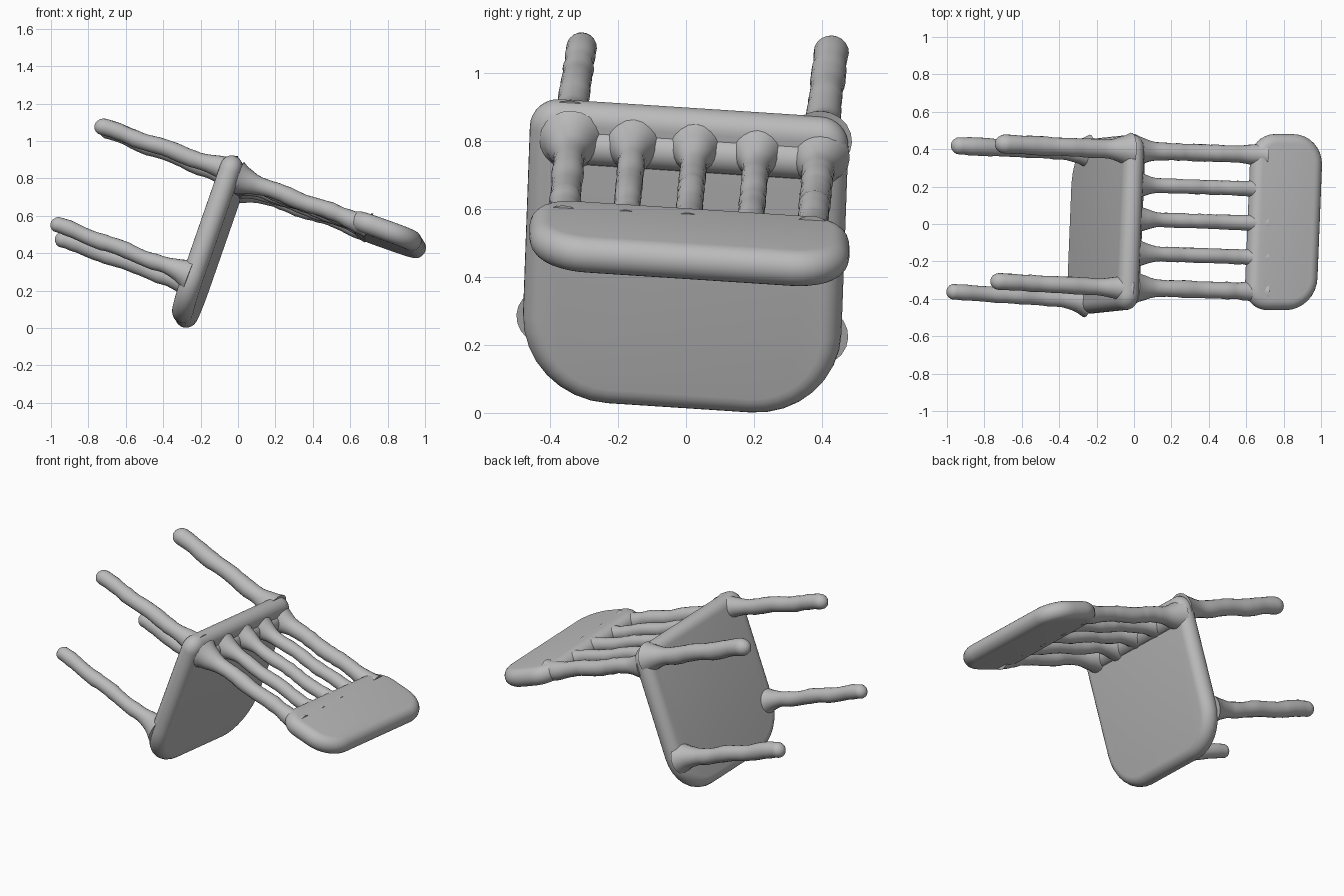
import bpy, bmesh, math, random
from mathutils import Vector

random.seed(4)
cube = bpy.data.objects.get("Cube")
if cube:
    bpy.data.objects.remove(cube, do_unlink=True)

grey = bpy.data.materials.new("plain grey")
grey.use_nodes = True
COLOUR = (0.5, 0.5, 0.5, 1)
grey.diffuse_color = COLOUR
grey.node_tree.nodes["Principled BSDF"].inputs["Base Color"].default_value = COLOUR

ACROSS = Vector((0.04, 1, -0.065)).normalized()   # the chair's own width direction


def loft(name, rings):
    """Skin a list of equal rings and close both ends."""
    bm = bmesh.new()
    loops = [[bm.verts.new(p) for p in ring] for ring in rings]
    n = len(loops[0])
    for a, b in zip(loops, loops[1:]):
        for i in range(n):
            j = (i + 1) % n
            bm.faces.new((a[i], a[j], b[j], b[i]))
    bm.faces.new(loops[0][::-1])
    bm.faces.new(loops[-1])
    bmesh.ops.recalc_face_normals(bm, faces=bm.faces)
    mesh = bpy.data.meshes.new(name)
    bm.to_mesh(mesh)
    bm.free()
    mesh.materials.append(grey)
    obj = bpy.data.objects.new(name, mesh)
    bpy.context.collection.objects.link(obj)
    bpy.ops.object.select_all(action="DESELECT")
    obj.select_set(True)
    bpy.context.view_layer.objects.active = obj
    bpy.ops.object.shade_smooth_by_angle(angle=math.radians(50))
    return obj


def slab(name, start, end, half_width, near_radius, far_radius, half_thick):
    """Pillow-edged board from start to end with rounded corners."""
    start, end = Vector(start), Vector(end)
    along = (end - start).normalized()
    length = (end - start).length
    normal = along.cross(ACROSS).normalized()
    rings = []
    for k in range(-6, 7):
        t = math.radians(k * 15)
        inset = half_thick * (1 - math.cos(t))
        ring = []
        for quarter in range(4):
            side = 1 if quarter in (0, 3) else -1
            far = quarter < 2
            r = far_radius if far else near_radius
            cu = length - r if far else r
            for s in range(9):
                a = math.radians(quarter * 90 + s * 11.25)
                v = side * (half_width - r) + (r - inset) * math.cos(a)
                u = cu + (r - inset) * math.sin(a)
                ring.append(start + along * u + ACROSS * v
                            + normal * half_thick * math.sin(t))
        rings.append(ring)
    return loft(name, rings)


def rod(name, start, end, radius, flare_start, flare_end=None):
    """Slightly uneven round bar; flared where it meets a board, else domed."""
    start, end = Vector(start), Vector(end)
    axis = (end - start).normalized()
    length = (end - start).length
    side = axis.cross(ACROSS).normalized()
    other = axis.cross(side)

    def flare(distance, extra):
        return extra * max(0, 1 - distance / 0.17) ** 2

    stations = [length * i / 24 for i in range(23)]
    if flare_end is None:
        stations = [s for s in stations if s < length - radius]
        stations += [length - radius * (1 - math.sin(math.radians(d)))
                     for d in (0, 20, 40, 60, 75, 86)]
    else:
        stations += [length * 23 / 24, length]
    rings = []
    for d in stations:
        r = radius * random.uniform(0.95, 1.05) + flare(d, flare_start)
        if flare_end is not None:
            r += flare(length - d, flare_end)
        elif d > length - radius:
            r = radius * math.sqrt(1 - ((d - length + radius) / radius) ** 2)
        wobble = 0.004 * math.sin(d * 21 + start.y * 9)
        centre = start + axis * d + side * wobble
        rings.append([centre + r * (side * math.cos(a) + other * math.sin(a))
                      for a in (math.tau * i / 20 for i in range(20))])
    return loft(name, rings)


# Seat, standing on its front edge
slab("seat", (-0.305, -0.02, 0.018), (0.0, 0.012, 0.895), 0.47, 0.26, 0.085, 0.058)

# Thick rail along the rear edge of the seat
slab("seat_rear_rail", (-0.045, 0.012, 0.765), (0.045, 0.012, 0.765), 0.44, 0.044, 0.044, 0.055)

# Legs
rod("upper_left_leg", (-0.02, 0.395, 0.80), (-0.74, 0.43, 1.08), 0.05, 0.045)
rod("upper_right_leg", (-0.03, -0.345, 0.835), (-0.765, -0.305, 1.09), 0.045, 0.045)
rod("lower_left_leg", (-0.24, 0.385, 0.225), (-0.975, 0.42, 0.49), 0.047, 0.045)
rod("lower_right_leg", (-0.26, -0.41, 0.285), (-1.0, -0.36, 0.565), 0.043, 0.045)

# Backrest panel
slab("backrest_panel", (0.61, 0.01, 0.565), (0.99, 0.01, 0.43), 0.472, 0.13, 0.17, 0.055)

# Backrest spindles
for i in range(5):
    y = 0.015 + (i - 2) * 0.183
    outer = i in (0, 4)
    rod(f"backrest_spindle_{i + 1}",
        (0.0, y + 0.012, 0.78 - 0.065 * y), (0.70, y - 0.012, 0.533 - 0.04 * y),
        0.046 if outer else 0.039, 0.045, 0.02)
